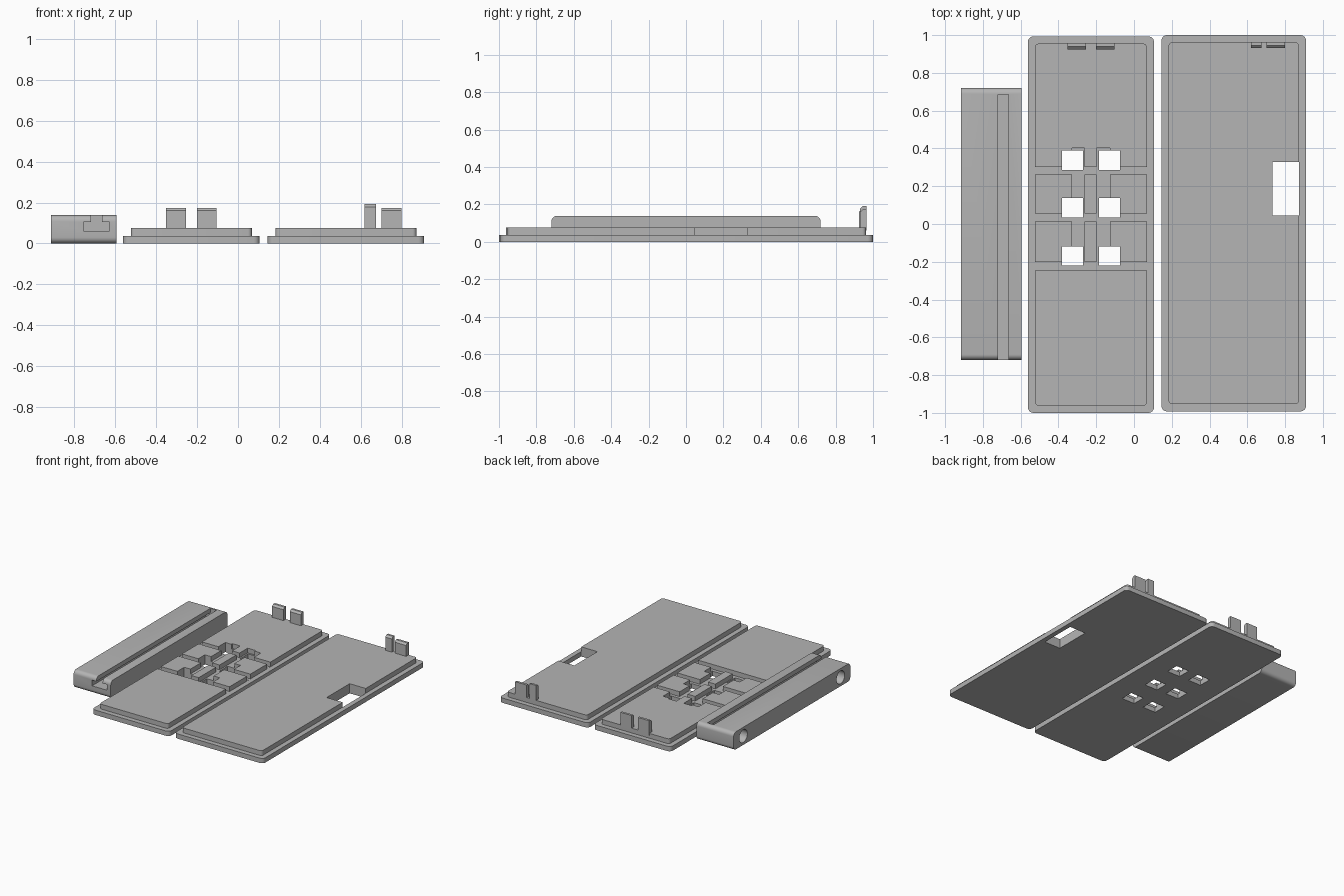
import bpy, bmesh, math
from mathutils import Matrix

if "Cube" in bpy.data.objects:
    bpy.data.objects.remove(bpy.data.objects["Cube"])

grey = bpy.data.materials.new("plain grey")
grey.diffuse_color = (0.46, 0.46, 0.46, 1)
grey.use_nodes = True
grey.node_tree.nodes["Principled BSDF"].inputs["Base Color"].default_value = grey.diffuse_color


def prism(name, pts, to3d, shift):
    """Extrude a closed 2D outline: to3d places a 2D point, shift is the extrusion vector."""
    bm = bmesh.new()
    face = bm.faces.new([bm.verts.new(to3d(*p)) for p in pts])
    ext = bmesh.ops.extrude_face_region(bm, geom=[face])
    bmesh.ops.translate(bm, vec=shift, verts=[v for v in ext["geom"] if isinstance(v, bmesh.types.BMVert)])
    bmesh.ops.recalc_face_normals(bm, faces=bm.faces)
    me = bpy.data.meshes.new(name)
    bm.to_mesh(me)
    bm.free()
    me.materials.append(grey)
    ob = bpy.data.objects.new(name, me)
    bpy.context.collection.objects.link(ob)
    return ob


def rounded(a0, a1, b0, b1, r, n=6):
    """Outline of a rectangle with rounded corners."""
    pts = []
    for k, (a, b) in enumerate([(a1 - r, b1 - r), (a0 + r, b1 - r), (a0 + r, b0 + r), (a1 - r, b0 + r)]):
        for i in range(n + 1):
            t = math.pi / 2 * (k + i / n)
            pts.append((a + r * math.cos(t), b + r * math.sin(t)))
    return pts


def box(x0, x1, y0, y1, z0, z1):
    return prism("box", [(x0, y0), (x1, y0), (x1, y1), (x0, y1)],
                 lambda x, y: (x, y, z0), (0, 0, z1 - z0))


def combine(target, other, op):
    """Apply a boolean and discard the helper."""
    mod = target.modifiers.new("bool", "BOOLEAN")
    mod.object, mod.operation, mod.solver = other, op, "EXACT"
    bpy.context.view_layer.objects.active = target
    bpy.ops.object.modifier_apply(modifier=mod.name)
    bpy.data.objects.remove(other, do_unlink=True)


def smooth(ob):
    bpy.ops.object.select_all(action="DESELECT")
    ob.select_set(True)
    bpy.context.view_layer.objects.active = ob
    bpy.ops.object.shade_smooth_by_angle(angle=math.radians(30))


LEDGE, TOP = 0.0375, 0.075


def plate(name, x0, x1, y0, y1):
    """Stepped panel: wide base with a raised inner slab."""
    base = prism(name, rounded(x0, x1, y0, y1, 0.03), lambda x, y: (x, y, 0), (0, 0, LEDGE))
    m = 0.038
    slab = prism("slab", rounded(x0 + m, x1 - m, y0 + m, y1 - m, 0.02),
                 lambda x, y: (x, y, 0.02), (0, 0, TOP - 0.02))
    combine(base, slab, "UNION")
    return base


def clip(name, x0, x1, back, top):
    """Upright tab with a chamfered front lip."""
    f = back - 0.033
    pts = [(f, 0.06), (back, 0.06), (back, top), (f + 0.015, top), (f, top - 0.014)]
    return prism(name, pts, lambda y, z: (x0, y, z), (x1 - x0, 0, 0))


# Panel with wire channels and square button holes
button_panel = plate("button_panel", -0.562, 0.106, -1.0, 0.993)
for y0, y1 in [(0.262, 0.302), (0.012, 0.056), (-0.247, -0.202)]:
    combine(button_panel, box(-0.54, 0.085, y0, y1, LEDGE + 0.0003, 0.2), "DIFFERENCE")
for x0, x1 in [(-0.328, -0.262), (-0.198, -0.128)]:
    combine(button_panel, box(x0, x1, -0.21, 0.402, LEDGE + 0.0003, 0.2), "DIFFERENCE")
for x in (-0.326, -0.13):
    for y in (0.338, 0.086, -0.169):
        combine(button_panel, box(x - 0.056, x + 0.056, y - 0.051, y + 0.051, -0.1, 0.2), "DIFFERENCE")

# Plain panel with one side opening
cover_panel = plate("cover_panel", 0.145, 0.911, -0.992, 1.0)
combine(cover_panel, box(0.734, 0.8735, 0.045, 0.328, -0.1, 0.2), "DIFFERENCE")

# Clips on the back edges
clip("button_panel_clip_left", -0.352, -0.255, 0.957, 0.174)
clip("button_panel_clip_right", -0.2, -0.104, 0.957, 0.174)
clip("cover_panel_clip_tall", 0.62, 0.676, 0.964, 0.192)
clip("cover_panel_clip_short", 0.702, 0.8, 0.964, 0.174)

# Rail block with rounded ends
rail = prism("rail_block", rounded(-0.72, 0.72, 0, 0.138, 0.03),
             lambda y, z: (-0.915, y, z), (0.32, 0, 0))
# T-shaped slot, open at the front
c, n, w = -0.692, 0.027, 0.064
slot = [(c - w, 0.06), (c + w, 0.06), (c + w, 0.104), (c + n, 0.104),
        (c + n, 0.2), (c - n, 0.2), (c - n, 0.104), (c - w, 0.104)]
combine(rail, prism("slot", slot, lambda x, z: (x, -0.8, z), (0, 1.485, 0)), "DIFFERENCE")
# Round sockets in the outer side
for y in (-0.6, 0.6):
    ring = [(y + 0.05 * math.cos(i * math.pi / 12), 0.069 + 0.05 * math.sin(i * math.pi / 12)) for i in range(24)]
    combine(rail, prism("socket", ring, lambda a, z: (-1.0, a, z), (0.2, 0, 0)), "DIFFERENCE")

for ob in (button_panel, cover_panel, rail):
    smooth(ob)
